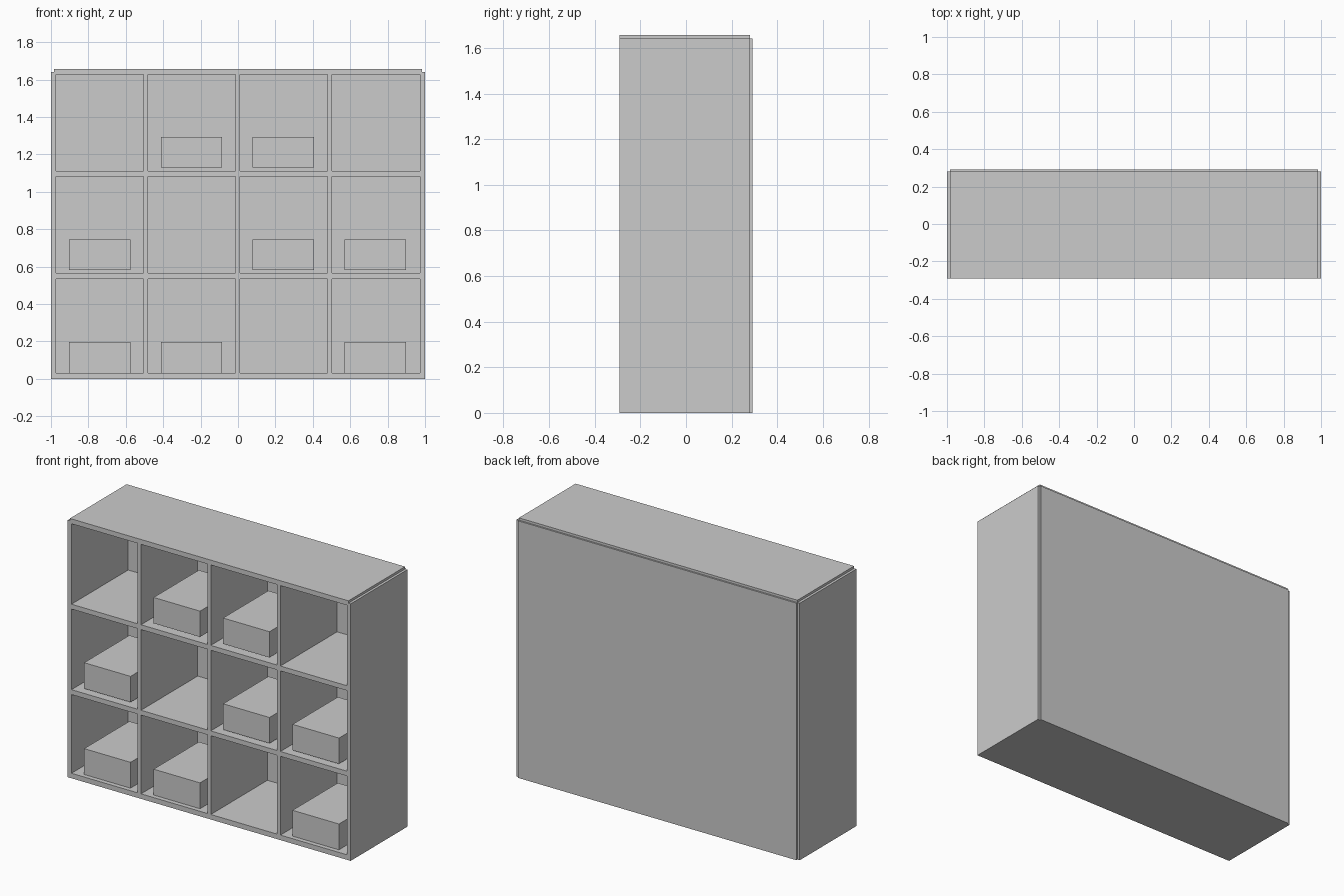
import bpy, bmesh

if "Cube" in bpy.data.objects:
    bpy.data.objects.remove(bpy.data.objects["Cube"])


def box(name, x0, x1, y0, y1, z0, z1):
    """Axis-aligned box from its limits."""
    bm = bmesh.new()
    bmesh.ops.create_cube(bm, size=1)
    for v in bm.verts:
        v.co = ((x0 + x1) / 2 + v.co.x * (x1 - x0),
                (y0 + y1) / 2 + v.co.y * (y1 - y0),
                (z0 + z1) / 2 + v.co.z * (z1 - z0))
    mesh = bpy.data.meshes.new(name)
    bm.to_mesh(mesh)
    bm.free()
    ob = bpy.data.objects.new(name, mesh)
    bpy.context.collection.objects.link(ob)
    return ob


FRONT, REAR, BACK = -0.291, 0.281, 0.291
INNER, LIP = 0.973, 0.984          # inner face of sides, half width of top/back
BOTTOM, CEILING, TOP = 0.032, 1.626, 1.657
SIDE_TOP = 1.642

# Outer case
box("left_side", -1, -INNER, FRONT, REAR, 0, SIDE_TOP)
box("right_side", INNER, 1, FRONT, REAR, 0, SIDE_TOP)
box("bottom_panel", -INNER, INNER, FRONT, REAR, 0, BOTTOM)
box("top_panel", -LIP, LIP, FRONT, REAR, CEILING, TOP)
box("back_panel", -LIP, LIP, REAR, BACK, 0, SIDE_TOP)

# Upright dividers
dividers = [-0.494, -0.001, 0.491]
for i, x in enumerate(dividers):
    box(f"divider_{i}", x - 0.0125, x + 0.0125, FRONT, REAR, BOTTOM, CEILING)

# Shelves, one board per bay
lefts = [-INNER] + [x + 0.0125 for x in dividers]
rights = [x - 0.0125 for x in dividers] + [INNER]
for row, (z0, z1) in enumerate([(0.535, 0.566), (1.081, 1.112)]):
    for col, (a, b) in enumerate(zip(lefts, rights)):
        box(f"shelf_{row}_{col}", a, b, FRONT, REAR, z0, z1)

# Storage boxes standing in some of the compartments
floors = [0.032, 0.581, 1.129]
filled = [(0, 0), (0, 1), (0, 3), (1, 0), (1, 2), (1, 3), (2, 1), (2, 2)]
for row, col in filled:
    cx, z = -0.740 + 0.491 * col, floors[row]
    box(f"storage_box_{row}_{col}", cx - 0.164, cx + 0.164,
        -0.262, 0.195, z, z + 0.165)
